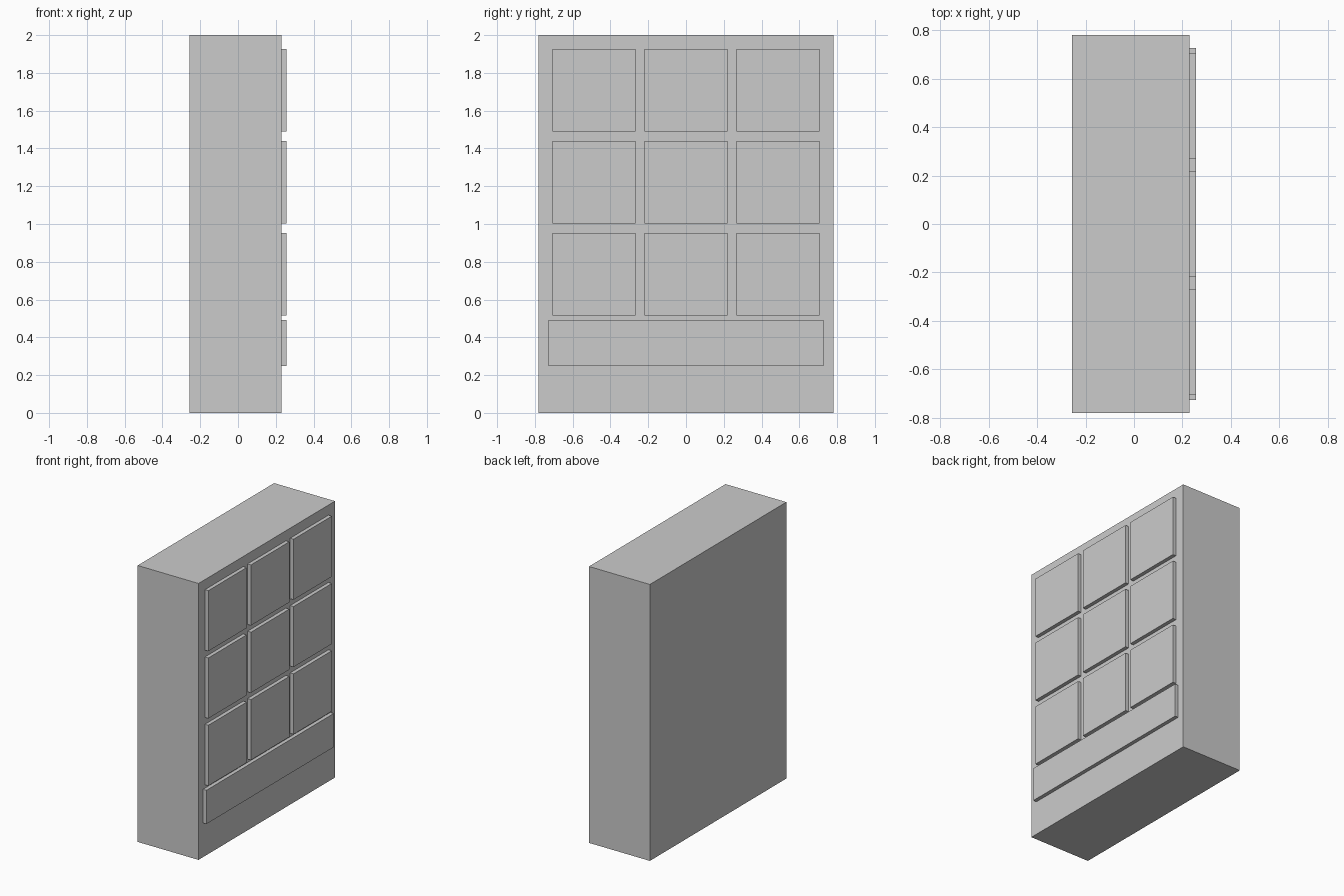
import bpy

if "Cube" in bpy.data.objects:
    bpy.data.objects.remove(bpy.data.objects["Cube"])


def box(name, x, y, z):
    """Axis-aligned box from (min, max) ranges."""
    bpy.ops.mesh.primitive_cube_add(
        size=1, location=[(r[0] + r[1]) / 2 for r in (x, y, z)])
    ob = bpy.context.object
    ob.name = name
    ob.scale = [r[1] - r[0] for r in (x, y, z)]
    bpy.ops.object.transform_apply(location=False, rotation=False, scale=True)
    return ob


BACK, FACE, PROUD = -0.257, 0.23, 0.257
EMBED = 0.005
HALF = 0.219    # half size of a square door
PITCH = 0.487   # door spacing

# Cabinet body
box("cabinet_body", (BACK, FACE), (-0.78, 0.78), (0, 2))

# Three by three grid of square doors
for row in range(3):
    for col in range(3):
        y = (col - 1) * PITCH
        z = 0.734 + row * PITCH
        box(f"door_panel_{row}_{col}", (FACE - EMBED, PROUD),
            (y - HALF, y + HALF), (z - HALF, z + HALF))

# Wide drawer front below the doors
box("drawer_front", (FACE - EMBED, PROUD), (-0.728, 0.728), (0.247, 0.491))
